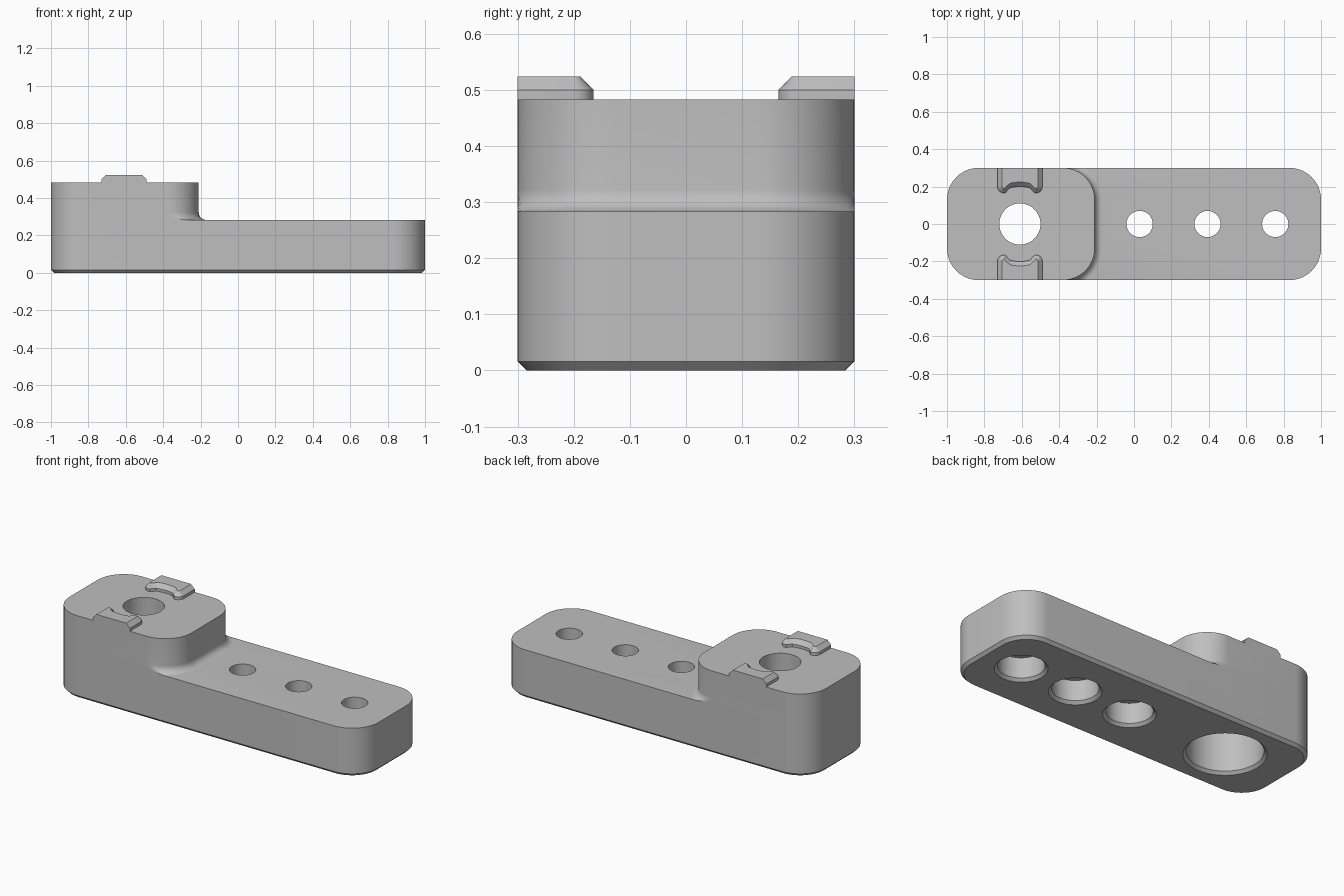
import bpy, bmesh
from math import sin, cos, pi, radians, sqrt

cube = bpy.data.objects.get("Cube")
if cube:
    bpy.data.objects.remove(cube, do_unlink=True)

HALF_Y, CORNER, FILLET = 0.30, 0.17, 0.04
DECK_Z, STEP_Z, TAB_Z = 0.283, 0.483, 0.524
CHAMFER = 0.016
BOLT_X = -0.61

grey = bpy.data.materials.new("plain grey")
grey.use_nodes = True
colour = (0.52, 0.52, 0.52, 1)
grey.diffuse_color = colour
grey.node_tree.nodes["Principled BSDF"].inputs["Base Color"].default_value = colour


def loft(name, rings):
    """Closed solid through rings of equal point count, capped at both ends."""
    bm = bmesh.new()
    loops = [[bm.verts.new(p) for p in ring] for ring in rings]
    n = len(loops[0])
    for low, high in zip(loops, loops[1:]):
        for i in range(n):
            j = (i + 1) % n
            bm.faces.new((low[i], low[j], high[j], high[i]))
    bm.faces.new(loops[0])
    bm.faces.new(loops[-1])
    bmesh.ops.recalc_face_normals(bm, faces=bm.faces)
    mesh = bpy.data.meshes.new(name)
    bm.to_mesh(mesh)
    bm.free()
    mesh.materials.append(grey)
    obj = bpy.data.objects.new(name, mesh)
    bpy.context.collection.objects.link(obj)
    return obj


def arc(cx, cy, r, start, end, steps=16):
    angles = [radians(start + (end - start) * i / steps) for i in range(steps + 1)]
    return [(cx + r * cos(a), cy + r * sin(a)) for a in angles]


def outline(z, right, inset=0.0, flare=0.0):
    """Rounded rectangle from the left end to x = right; flare widens the right end."""
    r, y = CORNER - inset, HALF_Y - CORNER
    rf, xr, xl = r + flare, right - CORNER, -1 + CORNER
    pts = (arc(xr, -y, rf, -90, 0) + arc(xr, y, rf, 0, 90)
           + arc(xl, y, r, 90, 180) + arc(xl, -y, r, 180, 270))
    return [(px, max(-HALF_Y, min(HALF_Y, py)), z) for px, py in pts]


def circle(x, r, z, n=64):
    return [(x + r * cos(2 * pi * i / n), r * sin(2 * pi * i / n), z) for i in range(n)]


def boolean(target, other, operation):
    mod = target.modifiers.new(operation.title(), "BOOLEAN")
    mod.operation, mod.solver, mod.object = operation, "EXACT", other
    bpy.context.view_layer.objects.active = target
    bpy.ops.object.modifier_apply(modifier=mod.name)
    bpy.data.objects.remove(other, do_unlink=True)


# Long base with a chamfered underside
body = loft("mount_body", [outline(0, 1, CHAMFER), outline(CHAMFER, 1), outline(DECK_Z, 1)])

# Raised end block, flaring into the deck with a concave fillet
rings = [outline(0.15, -0.21, flare=FILLET)]
for i in range(9):
    a = pi / 2 * i / 8
    rings.append(outline(DECK_Z + FILLET * (1 - cos(a)), -0.21, flare=FILLET * (1 - sin(a))))
rings.append(outline(STEP_Z, -0.21))
boolean(body, loft("raised_block", rings), "UNION")


# Locating tabs: concave towards the bolt hole, chamfered top
def tab_ring(z, side, inset=0.0):
    corner = arc(0.085, 0.20, 0.035 - inset, 0, -100, 8)
    scoop = [(x, sqrt((0.2 + inset) ** 2 - x * x)) for x in (0.055, 0.035, 0.018)]
    half = [(0.12 - inset, HALF_Y)] + corner + scoop
    pts = half + [(0, 0.2 + inset)] + [(-x, y) for x, y in reversed(half)]
    return [(BOLT_X + x, side * y, z) for x, y in pts]


for side in (-1, 1):
    tab = loft("locating_tab", [tab_ring(0.46, side), tab_ring(0.5, side),
                                tab_ring(TAB_Z, side, 0.024)])
    boolean(body, tab, "UNION")

# Counterbored screw holes: x, hole radius, bore radius, bore depth
for x, hole, bore, depth in ((BOLT_X, 0.11, 0.2, 0.33), (0.03, 0.07, 0.122, 0.135),
                             (0.393, 0.07, 0.122, 0.135), (0.755, 0.07, 0.122, 0.135)):
    cutter = loft("hole_cutter", [circle(x, bore + 2 * CHAMFER, -CHAMFER),
                                  circle(x, bore, CHAMFER), circle(x, bore, depth),
                                  circle(x, hole, depth), circle(x, hole, 0.7)])
    boolean(body, cutter, "DIFFERENCE")

# Smooth the rounded walls, keep machined edges crisp
bpy.ops.object.select_all(action="DESELECT")
body.select_set(True)
bpy.context.view_layer.objects.active = body
bpy.ops.object.shade_smooth_by_angle(angle=radians(30))
